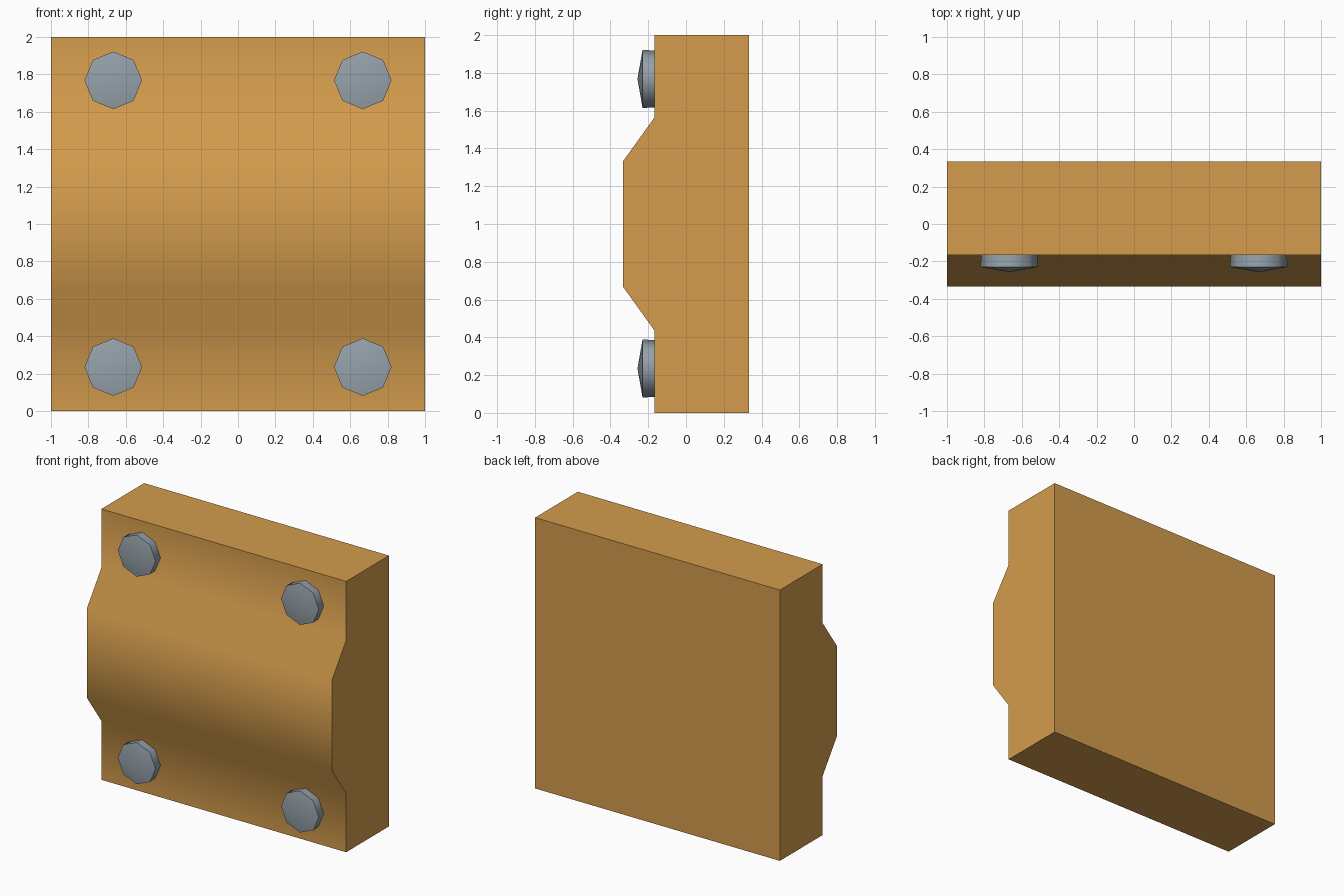
import bpy, bmesh, math

if "Cube" in bpy.data.objects:
    bpy.data.objects.remove(bpy.data.objects["Cube"])


def material(name, rgb):
    m = bpy.data.materials.new(name)
    m.diffuse_color = (*rgb, 1)
    m.use_nodes = True
    m.node_tree.nodes["Principled BSDF"].inputs["Base Color"].default_value = m.diffuse_color
    return m


def finish(name, bm, mat, angle):
    bmesh.ops.recalc_face_normals(bm, faces=bm.faces)
    me = bpy.data.meshes.new(name)
    bm.to_mesh(me)
    bm.free()
    me.materials.append(mat)
    ob = bpy.data.objects.new(name, me)
    bpy.context.collection.objects.link(ob)
    bpy.ops.object.select_all(action='DESELECT')
    ob.select_set(True)
    bpy.context.view_layer.objects.active = ob
    bpy.ops.object.shade_smooth_by_angle(angle=math.radians(angle))
    return ob


wood = material("warm wood", (0.658, 0.333, 0.074))
steel = material("grey steel", (0.305, 0.361, 0.407))

# Block: side profile (y, z) with a raised middle band, extruded along x
profile = [(0.333, 0), (-0.166, 0), (-0.166, 0.435), (-0.333, 0.667),
           (-0.333, 1.333), (-0.166, 1.565), (-0.166, 2), (0.333, 2)]
bm = bmesh.new()
face = bm.faces.new([bm.verts.new((-1, y, z)) for y, z in profile])
ext = bmesh.ops.extrude_face_region(bm, geom=[face])
bmesh.ops.translate(bm, vec=(2, 0, 0),
                    verts=[g for g in ext["geom"] if isinstance(g, bmesh.types.BMVert)])
finish("block", bm, wood, 40)


# Bolt heads: eight-sided, slightly flared, with a shallow pointed cap
def bolt(name, x, z, sides=8):
    bm = bmesh.new()
    rings = []
    for y, r in ((-0.166, 0.150), (-0.230, 0.154)):
        rings.append([bm.verts.new((x + r * math.cos(i * math.tau / sides), y,
                                    z + r * math.sin(i * math.tau / sides)))
                      for i in range(sides)])
    tip = bm.verts.new((x, -0.257, z))
    base, rim = rings
    bm.faces.new(base)
    for i in range(sides):
        j = (i + 1) % sides
        bm.faces.new((base[i], base[j], rim[j], rim[i]))
        bm.faces.new((rim[i], rim[j], tip))
    finish(name, bm, steel, 50)


for side, x in (("left", -0.667), ("right", 0.667)):
    for level, z in (("lower", 0.235), ("upper", 1.768)):
        bolt(f"bolt_{level}_{side}", x, z)
